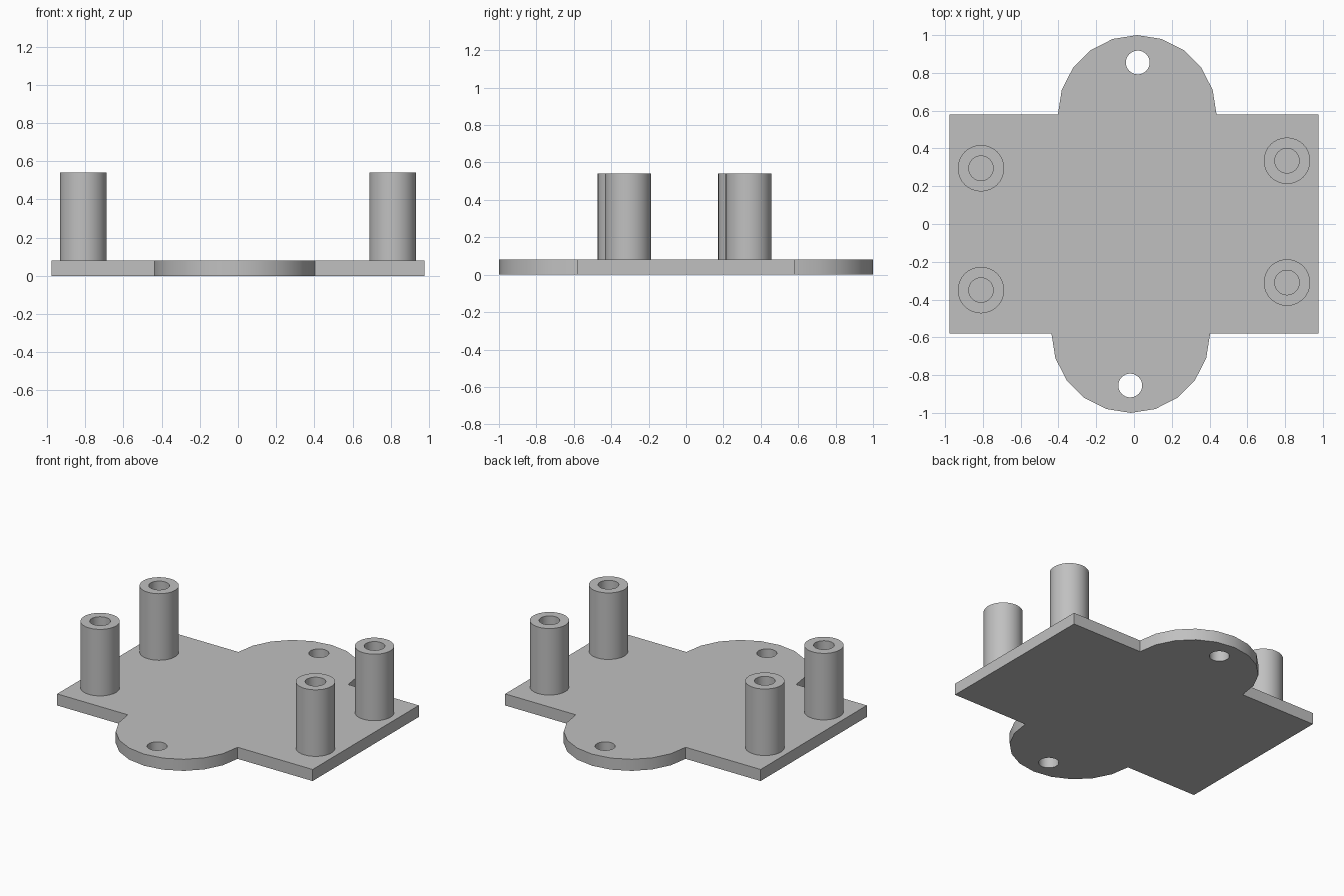
import bpy
import bmesh
from math import cos, sin, pi, radians

if "Cube" in bpy.data.objects:
    bpy.data.objects.remove(bpy.data.objects["Cube"])

GREY = (0.53, 0.53, 0.53, 1)
THICK = 0.08      # plate thickness
POST_TOP = 0.54
HALF_X, HALF_Y = 0.977, 0.58
EAR_X, EAR_R = 0.017, 0.42

mat = bpy.data.materials.new("plain grey")
mat.use_nodes = True
mat.diffuse_color = GREY
mat.node_tree.nodes["Principled BSDF"].inputs["Base Color"].default_value = GREY


def arc(cx, cy, r, start=0, sweep=2 * pi, steps=32, closed=True):
    count = steps if closed else steps + 1
    return [(cx + r * cos(start + sweep * i / steps),
             cy + r * sin(start + sweep * i / steps)) for i in range(count)]


def slab(name, loops, z0, z1, open_bottom=False):
    """Extrude an outer outline, with inner outlines as holes, from z0 to z1."""
    curve = bpy.data.curves.new(name + " outline", "CURVE")
    curve.dimensions = "2D"
    curve.fill_mode = "BOTH"
    curve.extrude = (z1 - z0) / 2
    for pts in loops:
        spline = curve.splines.new("POLY")
        spline.points.add(len(pts) - 1)
        for p, (x, y) in zip(spline.points, pts):
            p.co = (x, y, 0, 1)
        spline.use_cyclic_u = True
    helper = bpy.data.objects.new(name + " helper", curve)
    bpy.context.collection.objects.link(helper)
    bpy.context.view_layer.update()
    graph = bpy.context.evaluated_depsgraph_get()
    mesh = bpy.data.meshes.new_from_object(helper.evaluated_get(graph))
    bpy.data.objects.remove(helper)

    bm = bmesh.new()
    bm.from_mesh(mesh)
    bmesh.ops.remove_doubles(bm, verts=bm.verts, dist=0.0001)
    bmesh.ops.translate(bm, verts=bm.verts, vec=(0, 0, (z0 + z1) / 2))
    bmesh.ops.recalc_face_normals(bm, faces=bm.faces)
    if open_bottom:
        hidden = [f for f in bm.faces if f.normal.z < -0.9]
        bmesh.ops.delete(bm, geom=hidden, context="FACES")
    bm.to_mesh(mesh)
    bm.free()
    mesh.materials.clear()
    mesh.materials.append(mat)
    obj = bpy.data.objects.new(name, mesh)
    bpy.context.collection.objects.link(obj)
    bpy.ops.object.select_all(action="DESELECT")
    obj.select_set(True)
    bpy.context.view_layer.objects.active = obj
    bpy.ops.object.shade_smooth_by_angle(angle=radians(30))
    return obj


# Base plate: rectangle with a rounded ear and screw hole at front and back
outline = [(HALF_X, -HALF_Y), (HALF_X, HALF_Y)]
outline += arc(EAR_X, HALF_Y, EAR_R, 0, pi, 10, False)
outline += [(-HALF_X, HALF_Y), (-HALF_X, -HALF_Y)]
outline += arc(-EAR_X, -HALF_Y, EAR_R, pi, pi, 10, False)
holes = [arc(s * 0.02, s * 0.855, 0.063) for s in (1, -1)]
slab("base_plate", [outline] + holes, 0, THICK)

# Four hollow standoff posts
posts = {"back_left": (0.81, 0.335), "front_left": (0.81, -0.31),
         "back_right": (-0.81, 0.295), "front_right": (-0.81, -0.35)}
for side, (x, y) in posts.items():
    slab(side + "_post", [arc(x, y, 0.123), arc(x, y, 0.065)],
         THICK, POST_TOP, open_bottom=True)
